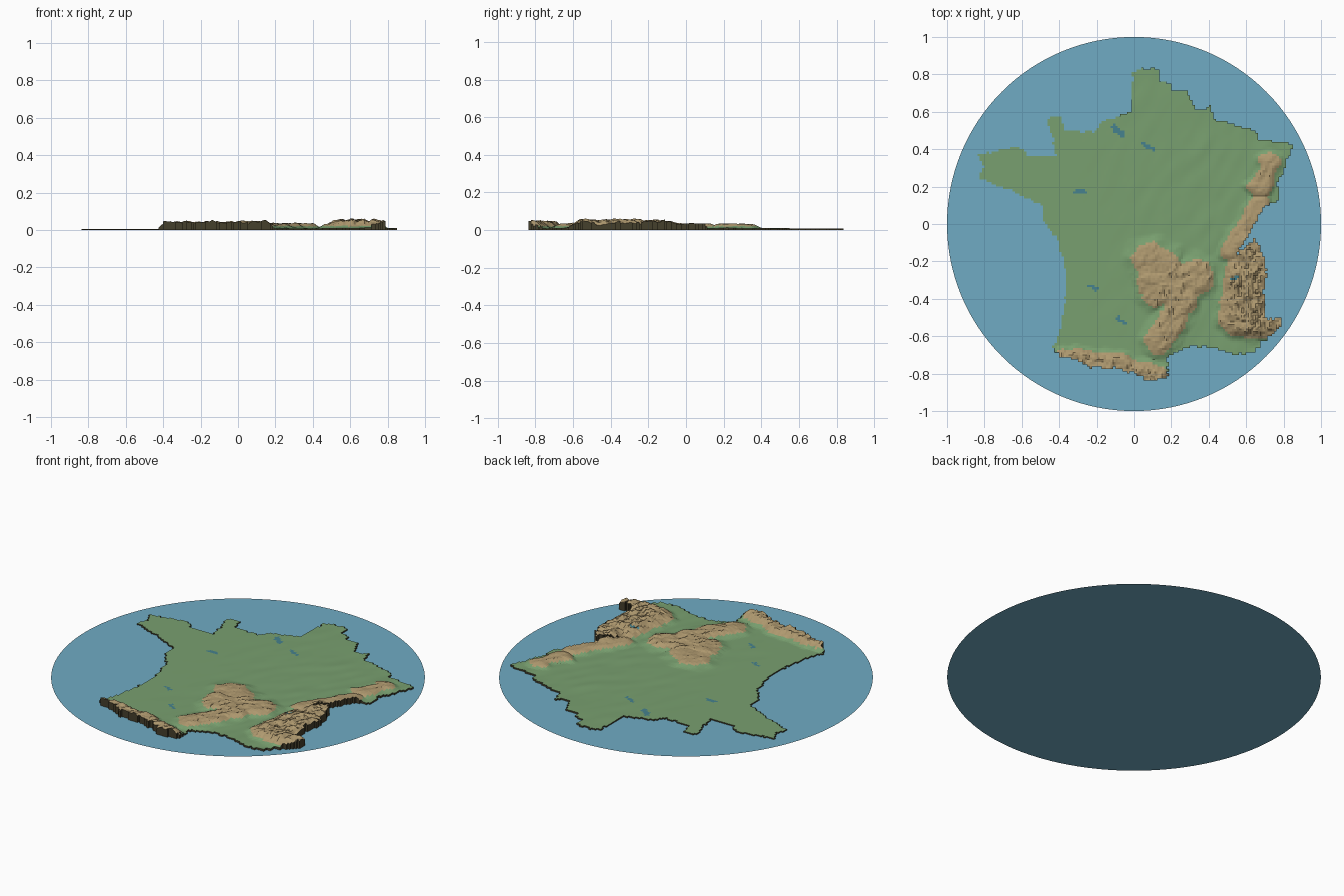
import bpy
import bmesh
import math
from mathutils import Vector, noise

if "Cube" in bpy.data.objects:
    bpy.data.objects.remove(bpy.data.objects["Cube"], do_unlink=True)

CELL = 0.0125
BROWN_LEVEL = 0.021


def make_material(name, red, green, blue):
    mat = bpy.data.materials.new(name)
    mat.use_nodes = True
    colour = (red, green, blue, 1)
    mat.diffuse_color = colour
    mat.node_tree.nodes["Principled BSDF"].inputs["Base Color"].default_value = colour
    return mat


def add_object(name, bm, materials):
    mesh = bpy.data.meshes.new(name)
    bm.to_mesh(mesh)
    bm.free()
    for mat in materials:
        mesh.materials.append(mat)
    obj = bpy.data.objects.new(name, mesh)
    bpy.context.collection.objects.link(obj)
    return obj


sea_blue = make_material("sea blue", 0.16, 0.41, 0.55)
lowland_green = make_material("lowland green", 0.19, 0.35, 0.16)
mountain_brown = make_material("mountain brown", 0.43, 0.32, 0.16)
lake_teal = make_material("lake teal", 0.06, 0.22, 0.27)
edge_dark = make_material("dark edge", 0.06, 0.05, 0.025)
GREEN, BROWN, LAKE, EDGE = range(4)

# Coast and border in hundredths, clockwise from the northern tip
OUTLINE = [
    (0, 81), (3, 83), (13, 83), (14, 77), (20, 74), (21, 71), (28, 72), (33, 61),
    (38, 61), (41, 64), (43, 56), (57, 52), (65, 50), (67, 45), (81, 44), (85, 42),
    (81, 32), (77, 22), (77, 12), (70, 10), (62, -4), (54, -18), (58, -14), (65, -8),
    (69, -16), (71, -27), (69, -36), (71, -51), (79, -50), (78, -56), (70, -62),
    (64, -69), (54, -70), (43, -66), (30, -65), (18, -71), (18, -82), (9, -84),
    (0, -80), (-10, -77), (-23, -77), (-29, -73), (-38, -71), (-44, -66), (-40, -60),
    (-37, -40), (-36, -27), (-41, -8), (-48, 1), (-49, 10), (-64, 17), (-83, 25),
    (-80, 32), (-84, 37), (-62, 41), (-56, 36), (-42, 37), (-44, 48), (-47, 57),
    (-39, 57), (-37, 50), (-21, 49), (-18, 54), (-2, 60), (-1, 72),
]

# Mountain ridges: start, end, reach, height, roughness
RIDGES = [
    ((0.64, -0.11), (0.62, -0.30), 0.13, 0.038, 0.016),
    ((0.61, -0.30), (0.59, -0.48), 0.18, 0.040, 0.018),
    ((0.62, -0.54), (0.77, -0.53), 0.09, 0.040, 0.014),
    ((0.52, -0.14), (0.67, 0.09), 0.09, 0.025, 0.003),
    ((0.67, 0.20), (0.72, 0.32), 0.08, 0.024, 0.004),
    ((-0.37, -0.73), (-0.05, -0.76), 0.09, 0.036, 0.012),
    ((-0.05, -0.77), (0.12, -0.82), 0.09, 0.036, 0.012),
    ((0.08, -0.19), (0.15, -0.21), 0.15, 0.021, 0.006),
    ((0.13, -0.34), (0.32, -0.29), 0.16, 0.024, 0.009),
    ((0.27, -0.40), (0.14, -0.62), 0.12, 0.025, 0.008),
]

# Lakes: start, end, half width
LAKES = [
    ((-0.11, 0.52), (-0.06, 0.48), 0.014),
    ((0.05, 0.43), (0.10, 0.40), 0.012),
    ((-0.31, 0.17), (-0.27, 0.18), 0.013),
    ((-0.24, -0.33), (-0.19, -0.35), 0.010),
    ((-0.08, -0.51), (-0.05, -0.53), 0.013),
    ((0.53, -0.29), (0.56, -0.28), 0.010),
]


def segment_distance(x, y, start, end):
    a, b, p = Vector(start), Vector(end), Vector((x, y))
    t = max(0, min(1, (p - a).dot(b - a) / (b - a).length_squared))
    return (p - a.lerp(b, t)).length


def wave(x, y, scale, seed):
    return noise.noise(Vector((x * scale, y * scale, seed)))


def streak(x, y, scale):
    # Noise stretched along the north-east diagonal
    across, along = x * 0.85 - y * 0.5, x * 0.5 + y * 0.85
    return noise.noise(Vector((across * scale, along * scale * 0.4, 3)))


def inside(x, y):
    # Wobble the test point so the coast becomes ragged
    x, y = (100 * (x + 0.012 * wave(x, y, 45, 1)),
            100 * (y + 0.012 * wave(x, y, 45, 2)))
    hit = False
    for (ax, ay), (bx, by) in zip(OUTLINE, OUTLINE[1:] + OUTLINE[:1]):
        if (ay > y) != (by > y) and x < ax + (y - ay) * (bx - ax) / (by - ay):
            hit = not hit
    return hit


def height(x, y):
    east = max(0, min(1, x + 0.4))
    base = 0.007 + 0.003 * east + 0.004 * east * streak(x, y, 14)
    lift = rough = 0
    for start, end, reach, top, roughness in RIDGES:
        d = segment_distance(x, y, start, end) + 0.035 * wave(x, y, 12, 5)
        t = max(0, min(1, 1.4 * (1 - d / reach)))
        t = t * t * (3 - 2 * t)
        lift = max(lift, top * t)
        rough = max(rough, roughness * t)
    z = base + lift + rough * (1.1 * streak(x, y, 42) + 0.5 * wave(x, y, 60, 7))
    return max(0.004, min(0.064, z))


# Sea disc
bm = bmesh.new()
bmesh.ops.create_circle(bm, cap_ends=True, segments=128, radius=1)
for face in bm.faces:
    if face.normal.z < 0:
        face.normal_flip()
add_object("sea", bm, [sea_blue])

# Land relief from grid cells that fall inside the outline
bm = bmesh.new()
corners = {}


def corner(i, j):
    if (i, j) not in corners:
        x, y = i * CELL, j * CELL
        corners[i, j] = bm.verts.new((x, y, height(x, y)))
    return corners[i, j]


span = math.ceil(0.9 / CELL)
for i in range(-span, span):
    for j in range(-span, span):
        x, y = (i + 0.5) * CELL, (j + 0.5) * CELL
        if not inside(x, y):
            continue
        face = bm.faces.new((corner(i, j), corner(i + 1, j),
                             corner(i + 1, j + 1), corner(i, j + 1)))
        level = sum(v.co.z for v in face.verts) / 4
        face.material_index = BROWN if level > BROWN_LEVEL else GREEN
        for start, end, width in LAKES:
            if segment_distance(x, y, start, end) + 0.01 * wave(x, y, 50, 9) < width:
                face.material_index = LAKE

# Dark cut edge dropping from the rim of the land to the sea
rim = [edge for edge in bm.edges if edge.is_boundary]
result = bmesh.ops.extrude_edge_only(bm, edges=rim)
for item in result["geom"]:
    if isinstance(item, bmesh.types.BMVert):
        item.co.z = 0
    elif isinstance(item, bmesh.types.BMFace):
        item.material_index = EDGE
bmesh.ops.recalc_face_normals(bm, faces=bm.faces)
bm.faces.ensure_lookup_table()
if sum(f.normal.z * f.calc_area() for f in bm.faces) < 0:
    bmesh.ops.reverse_faces(bm, faces=bm.faces)
add_object("land", bm, [lowland_green, mountain_brown, lake_teal, edge_dark])
